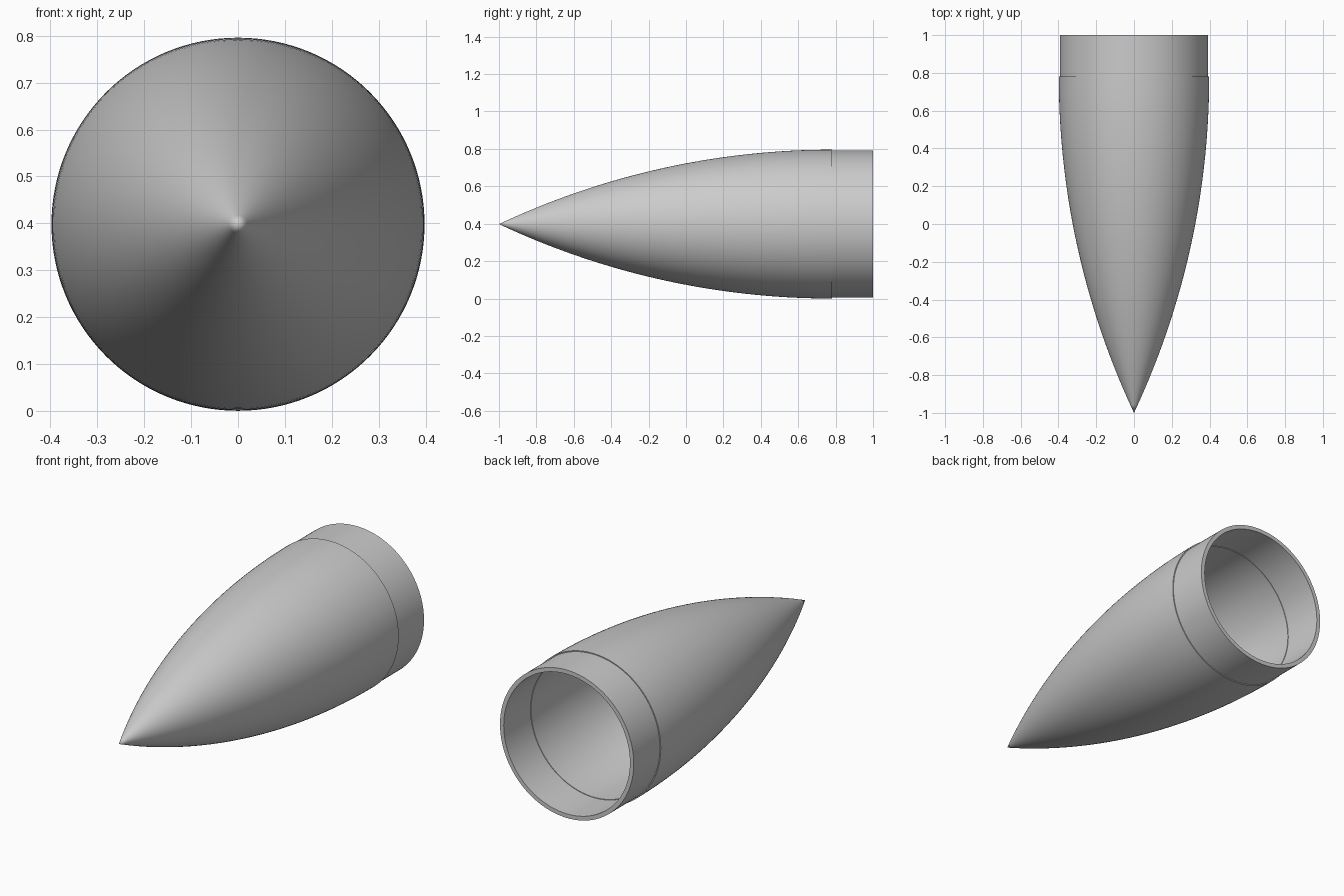
import bpy, bmesh, math
from mathutils import Vector

if "Cube" in bpy.data.objects:
    bpy.data.objects.remove(bpy.data.objects["Cube"])

R = 0.398            # base radius of the nose
TIP, JOINT, BACK = -1.0, 0.78, 1.0
WALL = 0.025
L = JOINT - TIP
RHO = (R * R + L * L) / (2 * R)   # radius of the tangent ogive arc
STEPS, SIDES = 40, 128


def ogive(wall):
    """Arc from the axis to the joint, moved inward by the wall thickness."""
    rho, drop = RHO - wall, RHO - R
    end = math.acos(drop / rho)
    return [(max(0.0, rho * math.cos(a) - drop), JOINT - rho * math.sin(a))
            for a in (end * (1 - i / STEPS) for i in range(STEPS + 1))]


def lathe(name, profile):
    """Spin a (radius, y) profile around the y axis."""
    bm = bmesh.new()
    verts = [bm.verts.new((r, y, 0)) for r, y in profile]
    edges = [bm.edges.new(p) for p in zip(verts, verts[1:])]
    bmesh.ops.spin(bm, geom=verts + edges, cent=(0, 0, 0), axis=(0, 1, 0),
                   angle=2 * math.pi, steps=SIDES, use_duplicate=False)
    bmesh.ops.remove_doubles(bm, verts=bm.verts, dist=1e-5)
    bmesh.ops.recalc_face_normals(bm, faces=bm.faces)
    mesh = bpy.data.meshes.new(name)
    bm.to_mesh(mesh)
    bm.free()
    obj = bpy.data.objects.new(name, mesh)
    obj.location = Vector((0, 0, R))
    bpy.context.collection.objects.link(obj)
    bpy.context.view_layer.objects.active = obj
    obj.select_set(True)
    bpy.ops.object.shade_smooth_by_angle(angle=math.radians(30))
    obj.select_set(False)


# Hollow nose: outer ogive, stepped-in shoulder, open rear rim, inner ogive
shoulder = [(0.393, JOINT), (0.393, BACK), (0.371, BACK), (0.371, JOINT - 0.005)]
inner = [p for p in reversed(ogive(WALL + 0.005)) if p[1] < JOINT - 0.005]
lathe("nose_cone", ogive(0) + shoulder + [(inner[0][0], JOINT - 0.005)] + inner)
